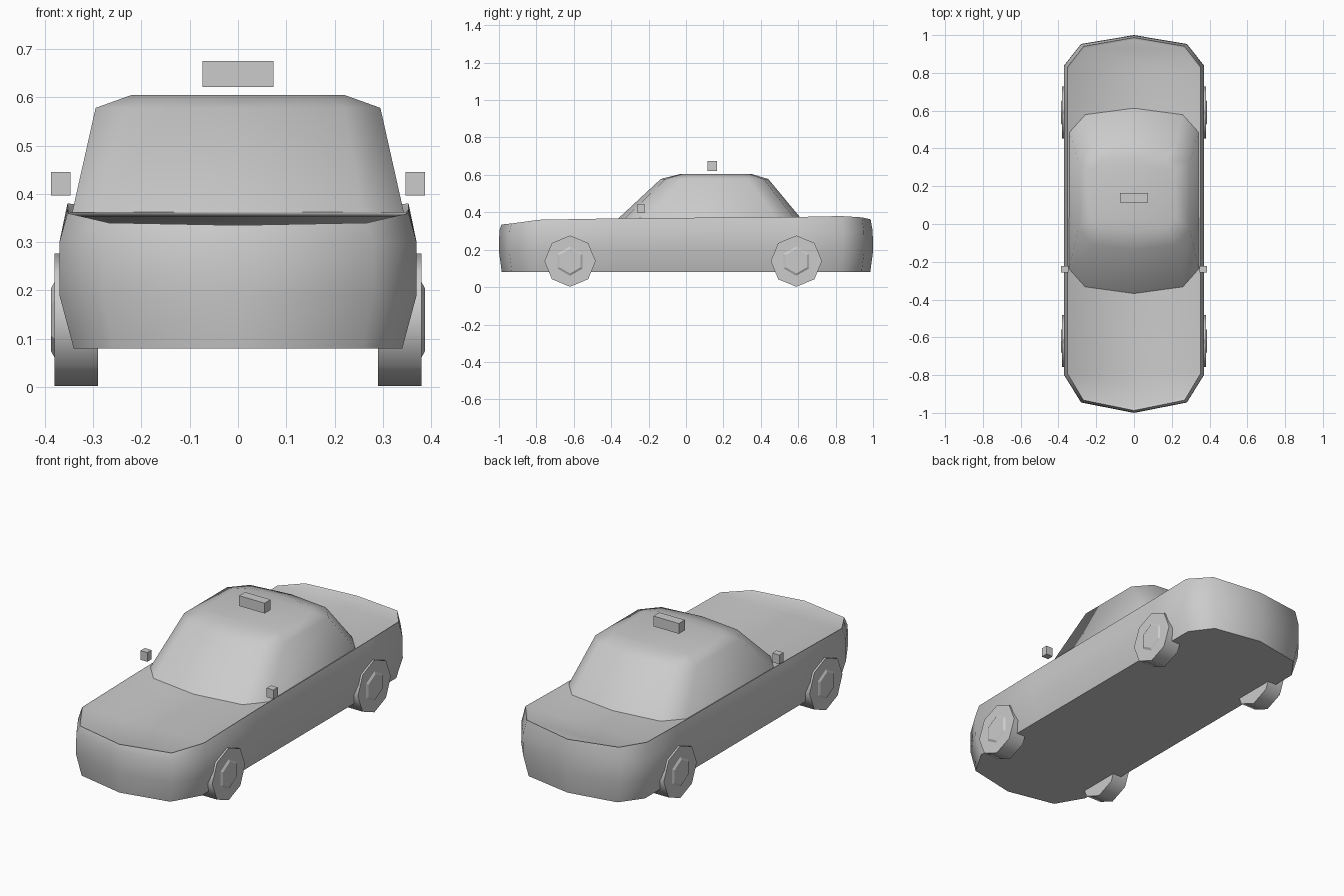
import bpy, bmesh, math
from mathutils import Matrix

cube = bpy.data.objects.get("Cube")
if cube:
    bpy.data.objects.remove(cube, do_unlink=True)

GREY = (0.6, 0.6, 0.6, 1)
paint = bpy.data.materials.new("plain_grey")
paint.use_nodes = True
paint.diffuse_color = GREY
paint.node_tree.nodes["Principled BSDF"].inputs["Base Color"].default_value = GREY


def finish(name, bm, smooth=None):
    """Turn a bmesh into a named, painted object."""
    bmesh.ops.recalc_face_normals(bm, faces=bm.faces)
    mesh = bpy.data.meshes.new(name)
    bm.to_mesh(mesh)
    bm.free()
    mesh.materials.append(paint)
    obj = bpy.data.objects.new(name, mesh)
    bpy.context.collection.objects.link(obj)
    if smooth:
        bpy.ops.object.select_all(action='DESELECT')
        obj.select_set(True)
        bpy.context.view_layer.objects.active = obj
        bpy.ops.object.shade_smooth_by_angle(angle=math.radians(smooth))
    return obj


def loft(name, rings, smooth):
    """Skin half-outlines, mirrored in x, and close both ends with strips."""
    bm = bmesh.new()
    loops = []
    for half in rings:
        full = half + [(-x, y, z) for x, y, z in half[-2:0:-1]]
        loops.append([bm.verts.new(p) for p in full])
    n = len(loops[0])
    for a, b in zip(loops, loops[1:]):
        for i in range(n):
            j = (i + 1) % n
            bm.faces.new((a[i], a[j], b[j], b[i]))
    for ring in (loops[0], loops[-1]):
        for i in range(n // 2):
            corners = [ring[i], ring[i + 1], ring[n - i - 1], ring[(n - i) % n]]
            bm.faces.new(list(dict.fromkeys(corners)))
    return finish(name, bm, smooth)


def box(name, center, size):
    bm = bmesh.new()
    bmesh.ops.create_cube(bm, size=1, matrix=Matrix.Translation(center) @ Matrix.Diagonal((*size, 1)))
    return finish(name, bm)


def disc(name, sides, r_in, r_out, x_in, x_out, y, z, smooth):
    """Cylinder or tapered plug lying along x, one corner pointing up."""
    bm = bmesh.new()
    rings = []
    for r, x in ((r_in, x_in), (r_out, x_out)):
        angles = [math.tau * i / sides for i in range(sides)]
        rings.append([bm.verts.new((x, y + r * math.sin(a), z + r * math.cos(a))) for a in angles])
    for i in range(sides):
        j = (i + 1) % sides
        bm.faces.new((rings[0][i], rings[0][j], rings[1][j], rings[1][i]))
    for ring in rings:
        bm.faces.new(ring)
    return finish(name, bm, smooth)


# Body: plan outline with the height of the shoulder line at each point
outline = [(0, -1, .335), (.28, -.945, .34), (.37, -.8, .36), (.37, -.35, .368),
           (.37, .6, .375), (.37, .84, .38), (.28, .953, .373), (0, 1, .362)]
body = [[(x * sx, y * sy, z) for x, y, _ in outline]
        for z, sx, sy in ((.08, .92, .985), (.19, 1, 1), (.30, 1, .998))]
body += [[(x * sx, y * sy, z - drop) for x, y, z in outline]
         for sx, sy, drop in ((.955, .987, 0), (.94, .975, .006))]
loft("body", body, 50)


# Cabin: base, roof edge and roof top
def cabin_ring(width, corner, front, back, step, side, z):
    return [(0, front, z), (corner, front + step, z), (width, front + side, z),
            (width, back - side, z), (corner, back - step, z), (0, back, z)]


loft("cabin", [cabin_ring(.345, .26, -.375, .625, .035, .13, .355),
               cabin_ring(.295, .22, -.135, .44, .025, .11, .578),
               cabin_ring(.22, .17, -.03, .35, .012, .06, .605)], 58)

# Roof sign
box("roof_sign", (0, .14, .648), (.148, .05, .054))

# Wheels, hubs and mirrors on both sides
for side, label in ((1, "left"), (-1, "right")):
    for end, y in (("front", -.62), ("rear", .59)):
        disc(f"{end}_{label}_wheel", 8, .137, .137, side * .29, side * .38, y, .139, 50)
        disc(f"{end}_{label}_hub", 6, .08, .066, side * .379, side * .387, y, .139, None)
    box(f"{label}_mirror", (side * .367, -.24, .421), (.04, .036, .048))
